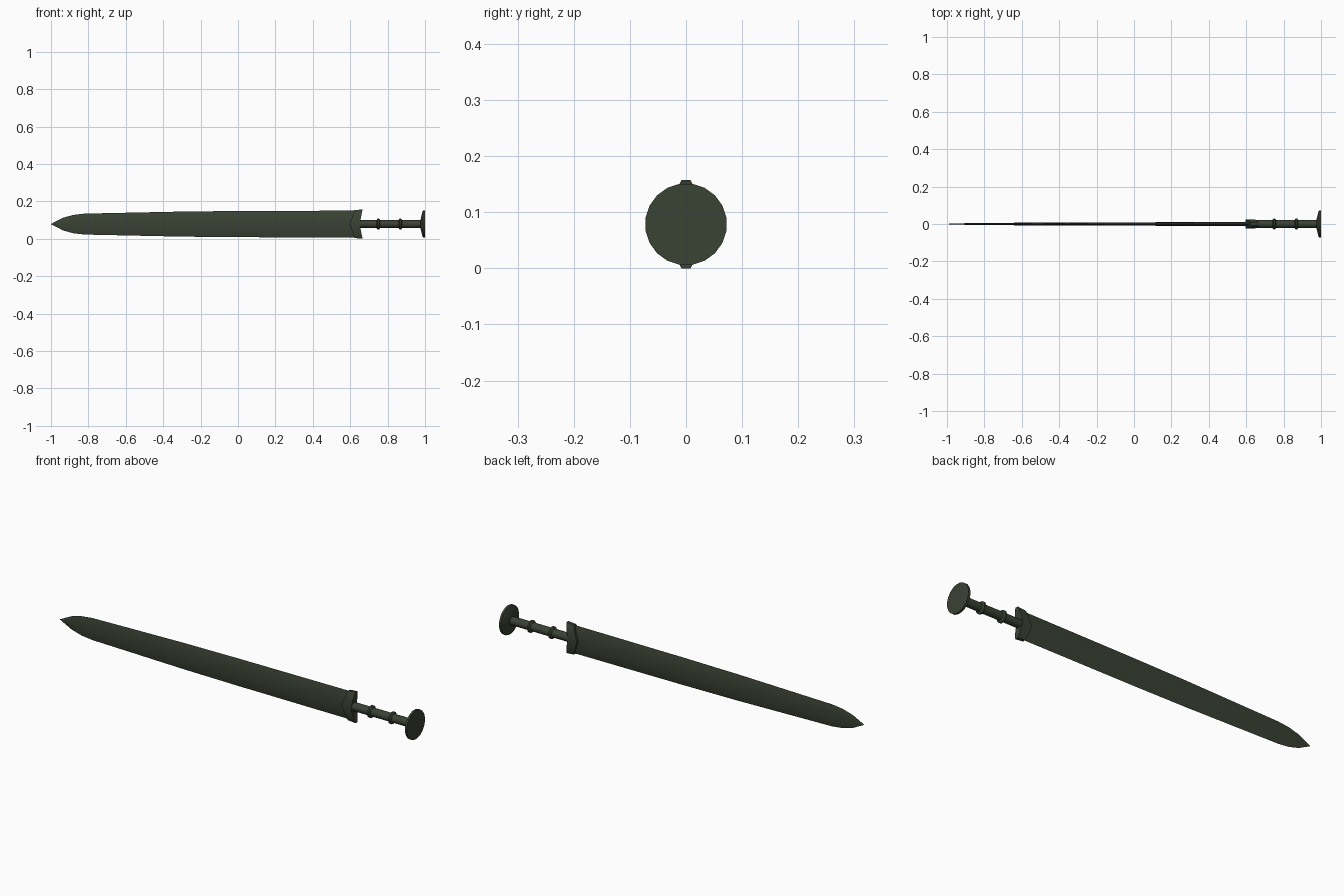
import bpy, bmesh, math

if "Cube" in bpy.data.objects:
    bpy.data.objects.remove(bpy.data.objects["Cube"])

ZC = 0.0785  # height of the sword axis

bronze = bpy.data.materials.new("dark green bronze")
bronze.diffuse_color = (0.042, 0.054, 0.034, 1)
bronze.use_nodes = True
bronze.node_tree.nodes["Principled BSDF"].inputs["Base Color"].default_value = bronze.diffuse_color


def loft(name, rings, angle=30):
    """Skin a list of equal-length vertex rings and cap both ends."""
    bm = bmesh.new()
    loops = [[bm.verts.new(p) for p in r] for r in rings]
    n = len(rings[0])
    for a, b in zip(loops, loops[1:]):
        for i in range(n):
            bm.faces.new((a[i], a[(i + 1) % n], b[(i + 1) % n], b[i]))
    bm.faces.new(loops[0])
    bm.faces.new(loops[-1])
    bmesh.ops.remove_doubles(bm, verts=bm.verts, dist=1e-5)
    bmesh.ops.recalc_face_normals(bm, faces=bm.faces)
    me = bpy.data.meshes.new(name)
    bm.to_mesh(me)
    bm.free()
    me.materials.append(bronze)
    ob = bpy.data.objects.new(name, me)
    bpy.context.collection.objects.link(ob)
    bpy.ops.object.select_all(action='DESELECT')
    ob.select_set(True)
    bpy.context.view_layer.objects.active = ob
    bpy.ops.object.shade_smooth_by_angle(angle=math.radians(angle))
    return ob


def lathe(name, profile, sides=20):
    """Revolve (x, radius) pairs around the sword axis."""
    step = 2 * math.pi / sides
    return loft(name, [[(x, r * math.cos((i + .5) * step), ZC + r * math.sin((i + .5) * step))
                        for i in range(sides)] for x, r in profile])


# blade: lens cross-section, tapering to a leaf-shaped tip
lens = [(0, 1), (.55, .7), (.9, .35), (1, 0), (.9, -.35), (.55, -.7),
        (0, -1), (-.55, -.7), (-.9, -.35), (-1, 0), (-.9, .35), (-.55, .7)]
stations = [(-1, .001, .001), (-.935, .034, .003), (-.88, .049, .005), (-.82, .056, .006),
            (-.3, .067, .008), (0, .070, .009), (.65, .072, .011)]
loft("blade", [[(x, t * y, ZC + h * z) for y, z in lens] for x, h, t in stations], 50)

# guard: flared block with a chevron edge pointing along the blade
sect = []
for f, y in ((-1, .008), (-.9, .012), (-.5, .019), (0, .023), (.5, .019), (.9, .012), (1, .008)):
    h = .0785 * f
    xl = .597 + .027 * abs(f)
    xr = .650 + .016 * abs(f)
    sect.append([(xl, -y, ZC + h * .95), (xr, -y, ZC + h), (xr, y, ZC + h), (xl, y, ZC + h * .95)])
loft("guard", sect, 35)

# grip with two raised rings
lathe("grip", [(.63, .021), (.99, .021)])
for i, x in enumerate((.75, .868)):
    lathe(f"grip_ring_{i + 1}", [(x - .010, .020), (x - .004, .030), (x + .004, .030), (x + .010, .020)])

# disc pommel
lathe("pommel", [(.975, .020), (.986, .066), (.989, .073), (1.0, .073)])
